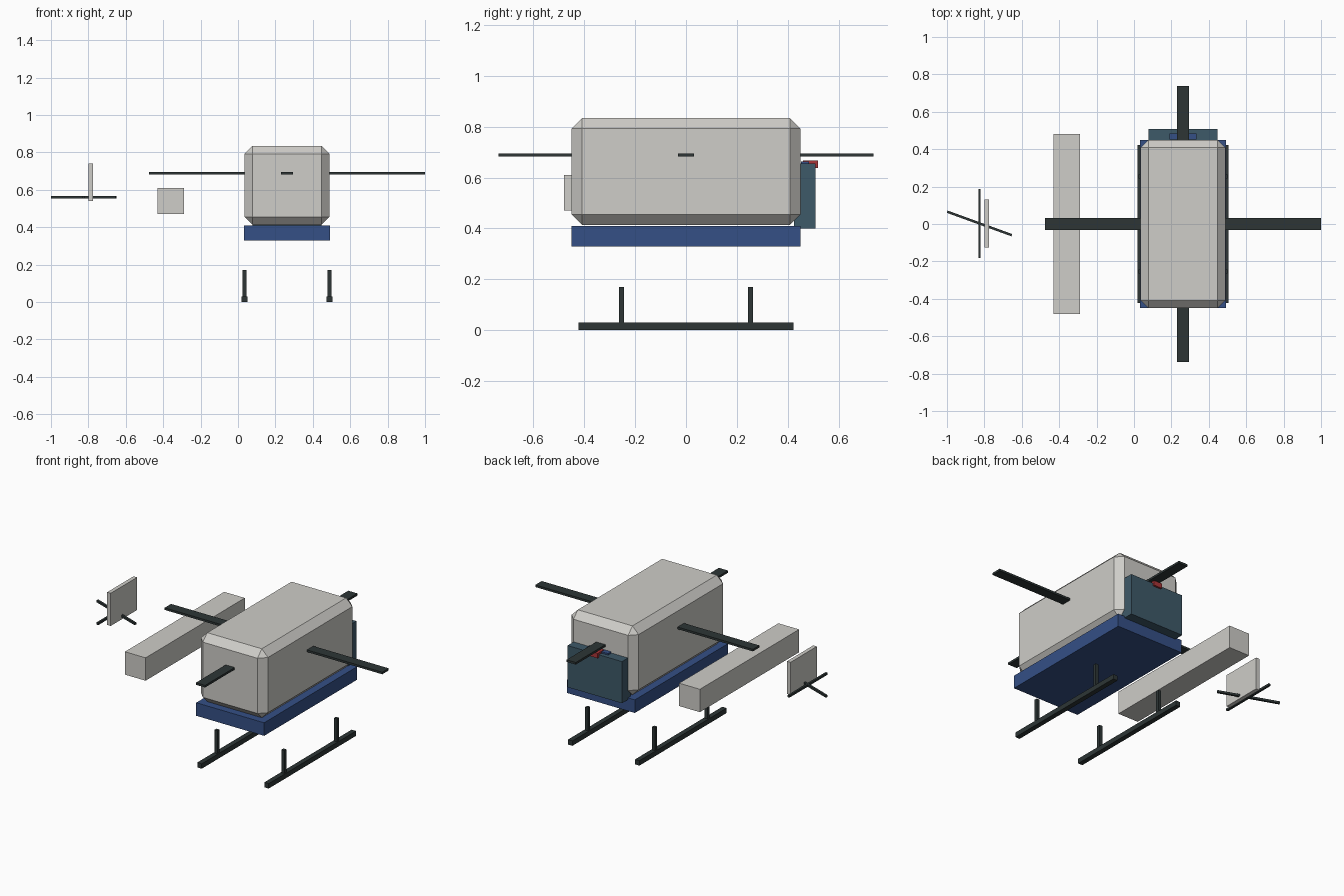
import bpy
import math

old = bpy.data.objects.get("Cube")
if old:
    bpy.data.objects.remove(old, do_unlink=True)


def material(name, colour):
    mat = bpy.data.materials.new(name)
    mat.use_nodes = True
    rgba = (*colour, 1.0)
    mat.diffuse_color = rgba
    mat.node_tree.nodes["Principled BSDF"].inputs["Base Color"].default_value = rgba
    return mat


GREY = material("pale grey", (0.62, 0.61, 0.58))
BLUE = material("deep blue", (0.035, 0.08, 0.24))
DARK = material("dark grey", (0.026, 0.036, 0.036))
TEAL = material("slate teal", (0.048, 0.1, 0.14))
RED = material("red", (0.4, 0.035, 0.04))


def box(name, centre, size, mat, turn=0.0, chamfer=0.0):
    """Flat-shaded box, optionally turned about z and chamfered."""
    bpy.ops.mesh.primitive_cube_add(size=1, location=centre)
    obj = bpy.context.object
    obj.name = name
    for v in obj.data.vertices:
        v.co = [c * s for c, s in zip(v.co, size)]
    obj.rotation_euler.z = math.radians(turn)
    obj.data.materials.append(mat)
    if chamfer:
        mod = obj.modifiers.new("chamfer", "BEVEL")
        mod.width = chamfer
        mod.segments = 1
    return obj


CX = 0.262  # centre line of the cabin

# Cabin and belly
box("cabin", (CX, 0, 0.624), (0.454, 0.9, 0.422), GREY, chamfer=0.042)
box("belly", (CX, 0, 0.37), (0.46, 0.9, 0.08), BLUE)

# Window block with the small seat and red knob at the end of the cabin
box("window_block", (CX, 0.467, 0.527), (0.368, 0.083, 0.255), TEAL)
box("seat_top", (CX, 0.468, 0.632), (0.145, 0.03, 0.064), BLUE)
box("red_knob", (CX, 0.49, 0.652), (0.056, 0.06, 0.03), RED)

# Main rotor: two crossed blades
for name, turn in (("main_blade_across", 0), ("main_blade_along", 90)):
    box(name, (CX, 0, 0.689), (1.474, 0.062, 0.013), DARK, turn)

# Skids with two struts each
for side, sx in (("right", -1), ("left", 1)):
    x = CX + sx * 0.227
    box(f"{side}_skid", (x, 0, 0.015), (0.03, 0.845, 0.03), DARK)
    for end, sy in (("front", -1), ("back", 1)):
        box(f"{side}_{end}_strut", (x, sy * 0.254, 0.098), (0.02, 0.02, 0.145), DARK)

# Detached tail boom, fin and tail rotor
box("tail_boom", (-0.36, 0, 0.54), (0.14, 0.96, 0.14), GREY)
box("tail_fin", (-0.787, 0.003, 0.64), (0.024, 0.255, 0.2), GREY)
for name, turn in (("tail_blade_along", 90), ("tail_blade_across", -20)):
    box(name, (-0.826, 0.003, 0.561), (0.368, 0.013, 0.013), DARK, turn)
